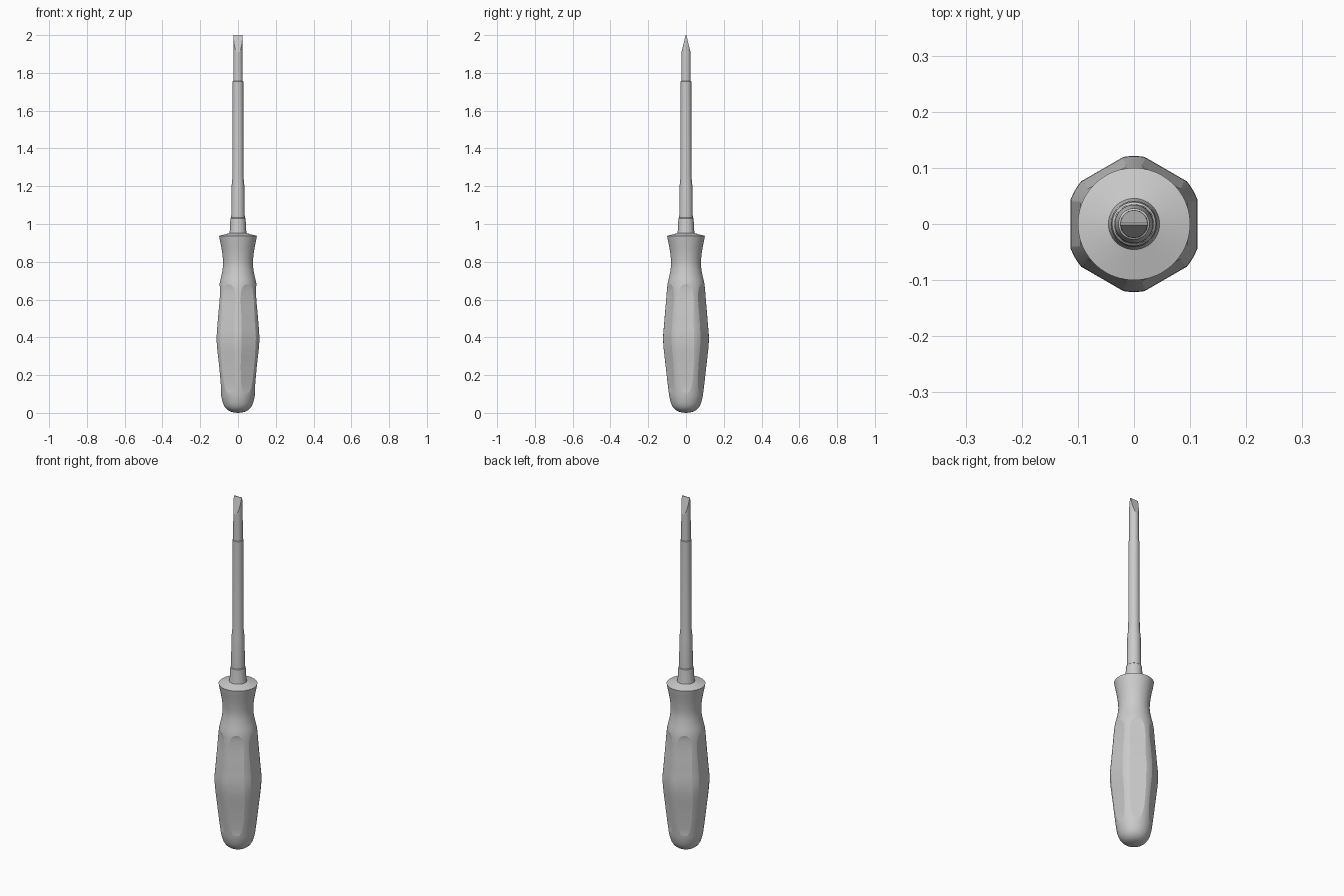
import bpy, bmesh, math
from mathutils import Vector

cube = bpy.data.objects.get("Cube")
if cube:
    bpy.data.objects.remove(cube, do_unlink=True)

grey = bpy.data.materials.new("light_grey")
grey.use_nodes = True
colour = (0.6, 0.6, 0.6, 1)
grey.diffuse_color = colour
grey.node_tree.nodes["Principled BSDF"].inputs["Base Color"].default_value = colour


def smooth_profile(points, steps=5):
    """Catmull-Rom curve through (radius, height) points."""
    p = [Vector(q) for q in points]
    p = [p[0]] + p + [p[-1]]
    out = []
    for a, b, c, d in zip(p, p[1:], p[2:], p[3:]):
        for i in range(steps):
            t = i / steps
            out.append(b + 0.5 * t * (c - a + t * (2*a - 5*b + 4*c - d + t * (3*(b - c) + d - a))))
    return [tuple(v) for v in out] + [tuple(points[-1])]


def loft(name, profile, sides, turn=0.0, scale=1.0):
    """Stack of regular polygons, capped at both ends."""
    bm = bmesh.new()
    rings = []
    for r, z in profile:
        rings.append([bm.verts.new((scale * r * math.cos(turn + math.tau * i / sides),
                                    scale * r * math.sin(turn + math.tau * i / sides), z))
                      for i in range(sides)])
    for lo, hi in zip(rings, rings[1:]):
        for i in range(sides):
            j = (i + 1) % sides
            bm.faces.new((lo[i], lo[j], hi[j], hi[i]))
    bm.faces.new(rings[0][::-1])
    bm.faces.new(rings[-1])
    mesh = bpy.data.meshes.new(name)
    bm.to_mesh(mesh)
    bm.free()
    mesh.materials.append(grey)
    ob = bpy.data.objects.new(name, mesh)
    bpy.context.collection.objects.link(ob)
    return ob


def activate(ob):
    bpy.ops.object.select_all(action='DESELECT')
    ob.select_set(True)
    bpy.context.view_layer.objects.active = ob


def shade(ob, degrees):
    activate(ob)
    bpy.ops.object.shade_smooth_by_angle(angle=math.radians(degrees))


# Handle: round grip with a rounded butt, waist and flared collar
grip = smooth_profile([(0.003, 0), (0.042, 0.008), (0.07, 0.032), (0.086, 0.075),
                       (0.094, 0.13), (0.107, 0.24), (0.121, 0.38), (0.115, 0.48),
                       (0.105, 0.6), (0.098, 0.68), (0.085, 0.74), (0.079, 0.79),
                       (0.084, 0.85), (0.097, 0.92)])
handle = loft("handle", grip + [(0.1, 0.937), (0.04, 0.953)], 96)

# Six shallow finger flats, cut by a hexagonal sleeve
sleeve = smooth_profile([(0.12, -0.05), (0.1, 0.06), (0.09, 0.12), (0.099, 0.24),
                         (0.113, 0.38), (0.106, 0.5), (0.096, 0.62), (0.1, 0.69),
                         (0.13, 0.74), (0.15, 1.0)])
cutter = loft("flat_cutter", sleeve, 6, math.pi / 6, 1 / math.cos(math.pi / 6))
cutter.hide_render = True
activate(handle)
cut = handle.modifiers.new("flats", 'BOOLEAN')
cut.operation, cut.solver, cut.object = 'INTERSECT', 'EXACT', cutter
bpy.ops.object.modifier_apply(modifier=cut.name)
bpy.data.objects.remove(cutter, do_unlink=True)
shade(handle, 14)

# Ferrule where the shaft enters the handle
ferrule = loft("ferrule", [(0.047, 0.945), (0.043, 0.965), (0.041, 1.015),
                           (0.039, 1.03), (0.034, 1.035)], 48)
shade(ferrule, 30)

# Shaft: tapered root, straight rod and a slightly thinner end
shaft = loft("shaft", [(0.036, 1.02), (0.034, 1.2), (0.029, 1.25), (0.028, 1.755),
                       (0.025, 1.757), (0.024, 2.0)], 48)

# Blade: two slanted cuts meeting in a thin edge
bm = bmesh.new()
bm.from_mesh(shaft.data)
for side in (-1, 1):
    result = bmesh.ops.bisect_plane(
        bm, geom=bm.verts[:] + bm.edges[:] + bm.faces[:],
        plane_co=(0, side * 0.002, 2.0), plane_no=(0, side, 0.24), clear_outer=True)
    edges = [e for e in result["geom_cut"] if isinstance(e, bmesh.types.BMEdge)]
    bmesh.ops.contextual_create(bm, geom=[e for e in edges if e.is_boundary])
    bmesh.ops.holes_fill(bm, edges=[e for e in bm.edges if e.is_boundary])
bmesh.ops.recalc_face_normals(bm, faces=bm.faces)
for f in bm.faces:
    f.material_index = 0
bm.to_mesh(shaft.data)
bm.free()
shade(shaft, 12)
